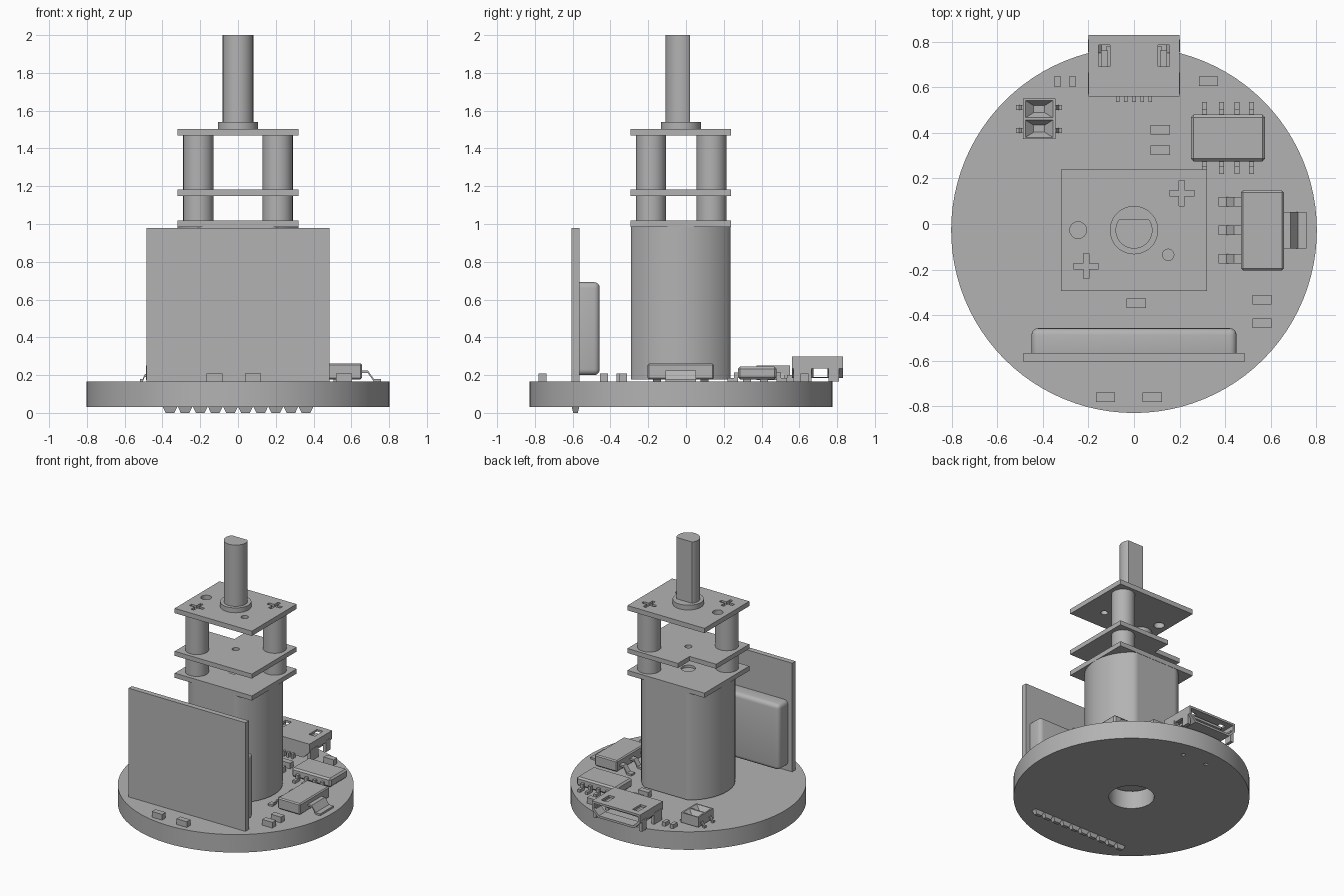
import bpy, bmesh, math

cube = bpy.data.objects.get("Cube")
if cube:
    bpy.data.objects.remove(cube, do_unlink=True)

grey = bpy.data.materials.new("plain grey")
grey.use_nodes = True
COLOUR = (0.45, 0.45, 0.45, 1)
grey.diffuse_color = COLOUR
grey.node_tree.nodes["Principled BSDF"].inputs["Base Color"].default_value = COLOUR

parts = []
CY = -0.027      # y of the main axis
TOP = 0.165      # top of the circuit board


def extrude(name, pts, lo, hi, axis="z", scale=1.0):
    """Extrude a 2D outline along an axis; scale shrinks the far end."""
    place = {"z": lambda a, b, c: (a, b, c),
             "y": lambda a, b, c: (a, c, b),
             "x": lambda a, b, c: (c, a, b)}[axis]
    n = len(pts)
    ma, mb = sum(p[0] for p in pts) / n, sum(p[1] for p in pts) / n
    bm = bmesh.new()
    near = [bm.verts.new(place(a, b, lo)) for a, b in pts]
    far = [bm.verts.new(place(ma + (a - ma) * scale, mb + (b - mb) * scale, hi)) for a, b in pts]
    bm.faces.new(near)
    bm.faces.new(far)
    for i in range(n):
        j = (i + 1) % n
        bm.faces.new((near[i], near[j], far[j], far[i]))
    bmesh.ops.recalc_face_normals(bm, faces=bm.faces)
    mesh = bpy.data.meshes.new(name)
    bm.to_mesh(mesh)
    bm.free()
    mesh.materials.append(grey)
    obj = bpy.data.objects.new(name, mesh)
    bpy.context.collection.objects.link(obj)
    parts.append(obj)
    return obj


def box(name, x0, x1, y0, y1, z0, z1, scale=1.0):
    return extrude(name, [(x0, y0), (x1, y0), (x1, y1), (x0, y1)], z0, z1, scale=scale)


def circle(x, y, r, n=32):
    return [(x + r * math.cos(math.tau * i / n), y + r * math.sin(math.tau * i / n)) for i in range(n)]


def cyl(name, x, y, r, z0, z1, n=32):
    return extrude(name, circle(x, y, r, n), z0, z1)


def clipped(r, y0, y1, n=96):
    return [(x, min(max(y, y0), y1)) for x, y in circle(0, CY, r, n)]


def evaluate(obj):
    deps = bpy.context.evaluated_depsgraph_get()
    mesh = bpy.data.meshes.new_from_object(obj.evaluated_get(deps))
    obj.modifiers.clear()
    obj.data = mesh


def cut(obj, *cutters):
    for c in cutters:
        mod = obj.modifiers.new("cut", "BOOLEAN")
        mod.operation, mod.solver, mod.object = "DIFFERENCE", "EXACT", c
        evaluate(obj)
        parts.remove(c)
        bpy.data.objects.remove(c, do_unlink=True)


def bevel(obj, width, segments=1):
    mod = obj.modifiers.new("bevel", "BEVEL")
    mod.width, mod.segments = width, segments
    evaluate(obj)


# Round circuit board with shaft hole and two peg holes
board = cyl("circuit_board", 0, CY, 0.802, 0.03, TOP, 96)
cut(board, cyl("shaft_cut", 0, CY, 0.155, 0, 0.3),
    *[cyl("peg_cut", x, 0.64, 0.014, 0, 0.1, 12) for x in (-0.1, 0.1)])

# Motor can: cylinder with two flats
extrude("motor_can", clipped(0.32, -0.29, 0.236), 0.178, 0.983)

# Gearbox plates
X, Y0, Y1 = 0.32, -0.293, 0.238
low = box("lower_plate", -X, X, Y0, Y1, 0.983, 1.018)
cut(low, cyl("hole_cut", 0, CY, 0.05, 1.0, 1.1))
mid = extrude("middle_plate", [(-X, Y0), (X, Y0), (X, Y1), (-0.1, Y1), (-0.1, 0.1), (-X, 0.1)], 1.148, 1.182)
cut(mid, cyl("hole_cut", 0, CY, 0.025, 1.1, 1.2, 16))
top = box("top_plate", -X, X, Y0, Y1, 1.468, 1.504)
cut(top, cyl("hole_cut", -0.245, CY, 0.037, 1.4, 1.6, 16),
    cyl("hole_cut", 0.15, -0.135, 0.025, 1.4, 1.6, 16))

# Pillars with crossed screw slots above them
for x, y in ((0.21, 0.135), (-0.21, -0.185)):
    cyl("pillar", x, y, 0.08, 1.018, 1.468)
    a, b = 0.055, 0.012
    cut(top, box("slot_cut", x - a, x + a, y - b, y + b, 1.485, 1.6),
        box("slot_cut", x - b, x + b, y - a, y + a, 1.485, 1.6))

# Output shaft with one flat, on a bushing
cyl("bushing", 0, CY, 0.106, 1.504, 1.54, 48)
extrude("output_shaft", clipped(0.081, -1, 0.02, 48), 1.54, 2.0)

# Upright board with a rounded module and a row of solder pins
box("upright_board", -0.485, 0.485, -0.605, -0.565, TOP, 0.98)
module = box("module_cover", -0.45, 0.45, -0.6, -0.457, 0.2, 0.692)
bevel(module, 0.03, 4)
for i in range(10):
    x = (i - 4.5) * 0.08
    extrude("solder_pin", [(x - 0.038, -0.605), (x + 0.038, -0.605), (x + 0.038, -0.565), (x - 0.038, -0.565)],
            0.031, 0.0, scale=0.6)

# Port shell, hollow towards the back
def port_outline(d):
    half = [(0.2 - d, 0.298 - d), (0.2 - d, 0.235 + d * 0.5), (0.15 - d * 0.5, 0.185 + d)]
    return half + [(-x, z) for x, z in reversed(half)]

shell = extrude("port_shell", port_outline(0), 0.56, 0.83, "y")
cut(shell, extrude("mouth_cut", port_outline(0.016), 0.6, 0.9, "y"),
    extrude("side_cut", [(0.675, 0.19), (0.75, 0.19), (0.75, 0.235), (0.675, 0.235)], -0.3, 0.3, "x"),
    *[box("latch_cut", s * 0.13 - 0.025, s * 0.13 + 0.025, 0.69, 0.785, 0.27, 0.35) for s in (-1, 1)])
box("port_tongue", -0.12, 0.12, 0.6, 0.78, 0.25, 0.268)
for s in (-1, 1):
    box("port_latch", s * 0.13 - 0.015, s * 0.13 + 0.015, 0.69, 0.76, 0.27, 0.282)
    for y0, y1 in ((0.57, 0.665), (0.755, 0.81)):
        box("port_foot", s * 0.19 - 0.012, s * 0.19 + 0.012, y0, y1, TOP, 0.25)
for i in range(5):
    x = (i - 2) * 0.036
    box("port_pin", x - 0.008, x + 0.008, 0.535, 0.57, TOP, 0.2)


# Bent leads: an outline running outwards, down and flat
def lead(name, start, end, height, mid_pos, width, axis):
    d = end - start
    knee, foot = start + d * 0.35, start + d * 0.65
    t = 0.014
    pts = [(start, height), (knee, height), (foot, TOP + t), (end, TOP + t),
           (end, TOP), (foot, TOP), (knee, height - t), (start, height - t)]
    extrude(name, pts, mid_pos - width / 2, mid_pos + width / 2, axis)


# Eight-legged chip
chip = box("chip_body", 0.25, 0.575, 0.275, 0.48, 0.178, 0.245)
bevel(chip, 0.012)
for x in (0.31, 0.383, 0.452, 0.516):
    lead_pts = ((0.48, 0.535), (0.275, 0.22))
    for a, b in lead_pts:
        extrude("chip_lead", [(x - 0.011, min(a, b)), (x + 0.011, min(a, b)),
                              (x + 0.011, max(a, b)), (x - 0.011, max(a, b))], TOP, 0.185)
        m = a + (b - a) * 0.4
        box("chip_lead_top", x - 0.011, x + 0.011, min(a, m), max(a, m), 0.18, 0.213)

# Regulator with tab and three leads
body = box("regulator_body", 0.47, 0.657, -0.203, 0.147, 0.178, 0.262)
bevel(body, 0.008)
lead("regulator_tab", 0.65, 0.757, 0.225, -0.028, 0.16, "y")
for y in (0.097, -0.028, -0.153):
    lead("regulator_lead", 0.475, 0.37, 0.225, y, 0.042, "y")

# Small four-legged package with two sloped pockets in its top
pack = box("package_body", -0.487, -0.345, 0.372, 0.55, 0.175, 0.25)
for y in (0.418, 0.504):
    cut(pack, extrude("pocket_cut", [(-0.476, y - 0.038), (-0.356, y - 0.038), (-0.356, y + 0.038),
                                     (-0.476, y + 0.038)], 0.2501, 0.215, scale=0.4))
for y in (0.41, 0.51):
    lead("package_lead", -0.48, -0.518, 0.205, y, 0.022, "y")
    lead("package_lead", -0.352, -0.315, 0.205, y, 0.022, "y")

# Little chip resistors
for x, y in ((-0.125, -0.76), (0.08, -0.76), (0.01, -0.347), (0.562, -0.333), (0.562, -0.435),
             (0.115, 0.413), (0.115, 0.323), (0.327, 0.627)):
    box("resistor", x - 0.042, x + 0.042, y - 0.021, y + 0.021, TOP, 0.208)
for x in (-0.335, -0.27):
    box("small_resistor", x - 0.013, x + 0.013, 0.6, 0.65, TOP, 0.195)

# Smooth the round parts, keep edges sharp
bpy.ops.object.select_all(action="DESELECT")
for obj in parts:
    obj.select_set(True)
bpy.context.view_layer.objects.active = board
bpy.ops.object.shade_smooth_by_angle(angle=math.radians(30))
